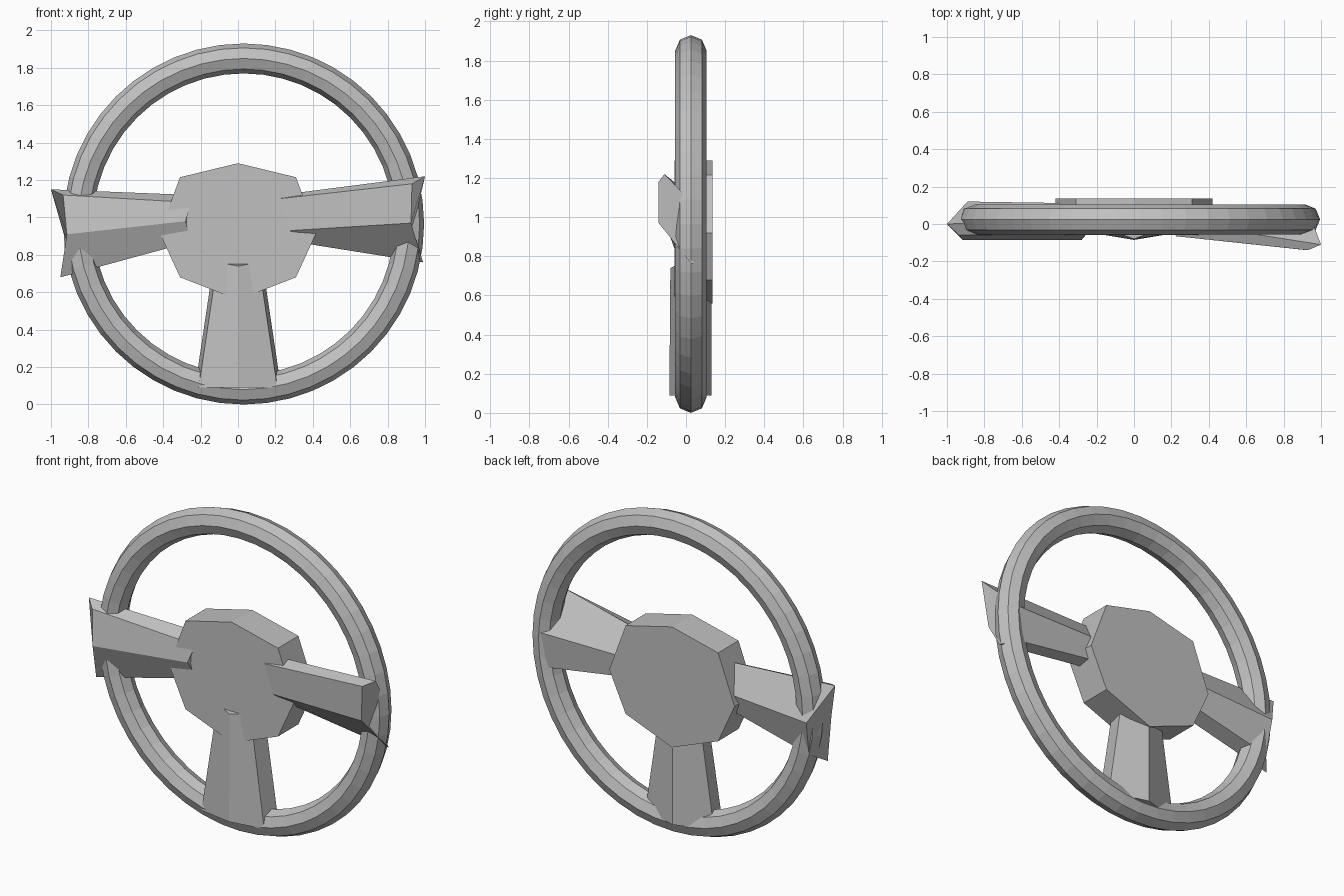
import bpy
import bmesh
from math import pi

cube = bpy.data.objects.get("Cube")
if cube:
    bpy.data.objects.remove(cube, do_unlink=True)

grey = bpy.data.materials.new("plain grey")
grey.use_nodes = True
colour = (0.53, 0.53, 0.53, 1)
grey.diffuse_color = colour
grey.node_tree.nodes["Principled BSDF"].inputs["Base Color"].default_value = colour


def loft(name, first, last):
    """Join two matching outlines with side faces and close both ends."""
    bm = bmesh.new()
    a = [bm.verts.new(p) for p in first]
    b = [bm.verts.new(p) for p in last]
    count = len(a)
    for i in range(count):
        j = (i + 1) % count
        bm.faces.new((a[i], a[j], b[j], b[i]))
    bm.faces.new(a)
    bm.faces.new(b)
    bmesh.ops.recalc_face_normals(bm, faces=bm.faces)
    mesh = bpy.data.meshes.new(name)
    bm.to_mesh(mesh)
    bm.free()
    obj = bpy.data.objects.new(name, mesh)
    bpy.context.collection.objects.link(obj)
    mesh.materials.append(grey)
    return obj


def mirrored(half):
    """Complete an outline that starts and ends on the centre line."""
    return half + [(-x, y, z) for x, y, z in half[-2:0:-1]]


# Rim with an eight-sided section
bpy.ops.mesh.primitive_torus_add(
    major_segments=48, minor_segments=8, major_radius=0.885, minor_radius=0.08,
    location=(0.03, 0.025, 0.965), rotation=(pi / 2, 0, 0))
rim = bpy.context.object
rim.name = rim.data.name = "rim"
rim.data.materials.append(grey)

# Hub: slightly irregular octagonal slab
hub_outline = mirrored([(0, 0, 1.29), (0.31, 0, 1.215), (0.42, 0, 0.92),
                        (0.31, 0, 0.68), (0, 0, 0.56)])
loft("hub", [(x, -0.06, z) for x, y, z in hub_outline],
     [(x, 0.135, z) for x, y, z in hub_outline])

# Bottom spoke: ridged front and back, widening downwards
loft("bottom_spoke",
     mirrored([(0, -0.08, 0.74), (0.11, -0.04, 0.76), (0.13, 0.06, 0.76), (0, 0.13, 0.76)]),
     mirrored([(0, -0.085, 0.09), (0.21, -0.05, 0.09), (0.23, 0.06, 0.09), (0, 0.13, 0.09)]))

# Side spokes: six-sided bars whose outer ends run out to a slanted edge
# Outline order: front top, front middle, bottom, back bottom, back middle, top
loft("right_spoke",
     [(-0.25, -0.05, 1.08), (-0.28, -0.085, 0.98), (-0.25, -0.03, 0.87),
      (-0.25, 0.07, 0.88), (-0.25, 0.11, 0.98), (-0.25, 0.03, 1.12)],
     [(-0.935, -0.06, 1.12), (-0.915, -0.085, 0.91), (-0.95, 0, 0.68),
      (-0.88, 0.08, 0.73), (-0.89, 0.12, 0.94), (-1, 0, 1.15)])
loft("left_spoke",
     [(0.22, -0.065, 1.10), (0.28, -0.065, 0.93), (0.3, 0, 0.87),
      (0.3, 0.08, 0.88), (0.3, 0.1, 1.0), (0.3, 0, 1.13)],
     [(0.93, -0.14, 1.18), (0.925, -0.14, 0.97), (0.99, 0.03, 0.76),
      (0.9, 0.09, 0.79), (0.92, 0.1, 1.0), (1, -0.11, 1.22)])
